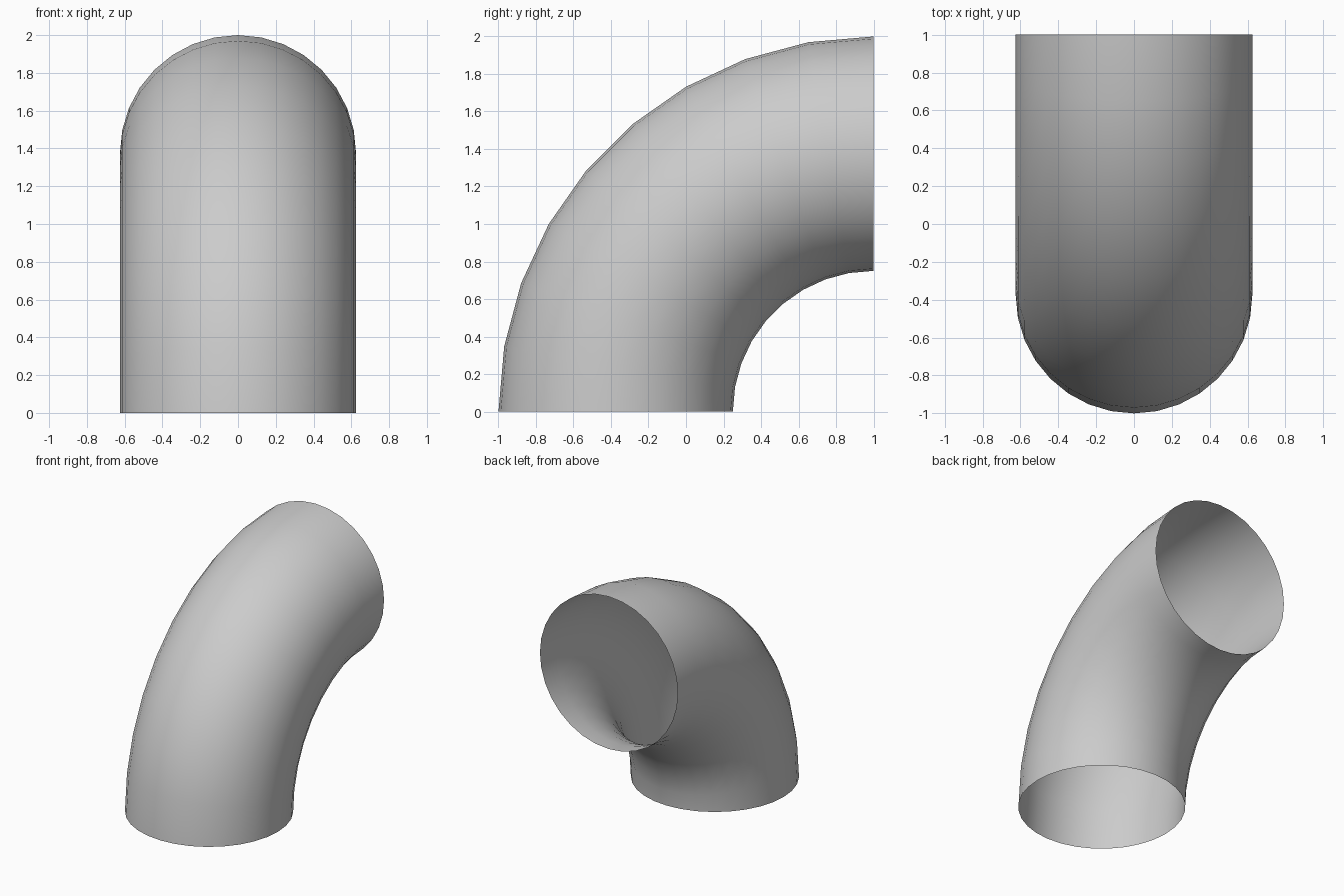
import bpy, bmesh
from math import sin, cos, radians, tau

if "Cube" in bpy.data.objects:
    bpy.data.objects.remove(bpy.data.objects["Cube"])

BEND, TUBE = 1.375, 0.625   # bend radius and pipe radius
STEPS, SIDES = 9, 32        # rings along the bend, sides around the pipe

# Open quarter-turn pipe elbow, swept about the line y = 1, z = 0
bm = bmesh.new()
rings = []
for i in range(STEPS + 1):
    a = radians(90 * i / STEPS)
    ring = []
    for j in range(SIDES):
        t = tau * j / SIDES
        r = BEND + TUBE * cos(t)
        ring.append(bm.verts.new((TUBE * sin(t), 1 - r * cos(a), r * sin(a))))
    rings.append(ring)

for lower, upper in zip(rings, rings[1:]):
    for j in range(SIDES):
        k = (j + 1) % SIDES
        # winding chosen so normals point outward
        face = bm.faces.new((lower[j], upper[j], upper[k], lower[k]))
        face.smooth = True

# Make sure the outside of the bend faces outward
bm.normal_update()
bm.faces.ensure_lookup_table()
if bm.faces[0].normal.y > 0:
    bmesh.ops.reverse_faces(bm, faces=bm.faces[:])

mesh = bpy.data.meshes.new("pipe_elbow")
bm.to_mesh(mesh)
bm.free()
elbow = bpy.data.objects.new("pipe_elbow", mesh)
bpy.context.collection.objects.link(elbow)
